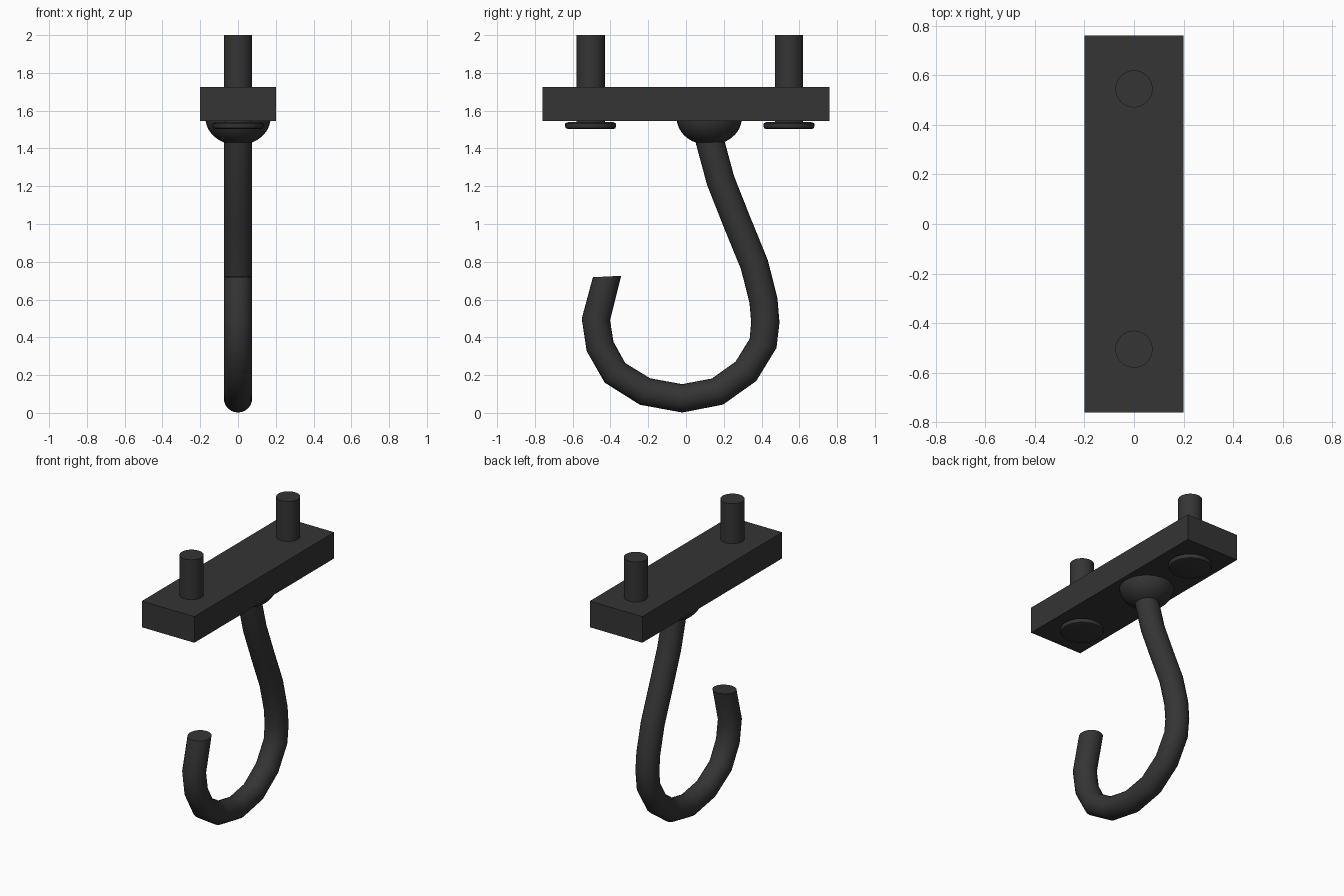
import bpy, bmesh, math
from mathutils import Vector

if "Cube" in bpy.data.objects:
    bpy.data.objects.remove(bpy.data.objects["Cube"])

mat = bpy.data.materials.new("black_iron")
mat.diffuse_color = (0.035, 0.035, 0.035, 1)
mat.use_nodes = True
mat.node_tree.nodes["Principled BSDF"].inputs["Base Color"].default_value = mat.diffuse_color


def finish(name, bm, smooth=True):
    bmesh.ops.recalc_face_normals(bm, faces=bm.faces)
    me = bpy.data.meshes.new(name)
    bm.to_mesh(me)
    bm.free()
    ob = bpy.data.objects.new(name, me)
    bpy.context.collection.objects.link(ob)
    me.materials.append(mat)
    if smooth:
        bpy.ops.object.select_all(action='DESELECT')
        ob.select_set(True)
        bpy.context.view_layer.objects.active = ob
        bpy.ops.object.shade_smooth_by_angle(angle=math.radians(35))
    return ob


def skin(name, rings):
    """Bridge consecutive rings of points into a capped tube."""
    bm = bmesh.new()
    loops = [[bm.verts.new(p) for p in r] for r in rings]
    n = len(loops[0])
    for a, b in zip(loops, loops[1:]):
        for i in range(n):
            j = (i + 1) % n
            bm.faces.new((a[i], a[j], b[j], b[i]))
    bm.faces.new(loops[0])
    bm.faces.new(loops[-1])
    return finish(name, bm)


def lathe(name, y, profile, n=32):
    """Turn an (r, z) profile about a vertical axis at (0, y)."""
    ang = [2 * math.pi * i / n for i in range(n)]
    return skin(name, [[(r * math.cos(a), y + r * math.sin(a), z) for a in ang]
                       for r, z in profile])


# Mounting plate
bm = bmesh.new()
bmesh.ops.create_cube(bm, size=1)
bmesh.ops.scale(bm, vec=(0.4, 1.52, 0.18), verts=bm.verts)
bmesh.ops.translate(bm, vec=(0, 0, 1.635), verts=bm.verts)
finish("mounting_plate", bm, smooth=False)

# Bolts: shank through the plate and a thin head just beneath it
for side, y in (("front", -0.505), ("back", 0.545)):
    lathe(side + "_bolt_shank", y, [(0.075, 1.52), (0.075, 2.0)])
    lathe(side + "_bolt_head", y, [(0.12, 1.503), (0.131, 1.507), (0.135, 1.518),
                                   (0.135, 1.532), (0.12, 1.539)])

# Domed boss where the hook meets the plate
dome = [(0.172, 1.55)]
for i in range(9):
    a = math.radians(9 + i * 7)
    dome.append((0.172 * math.cos(a), 1.56 - 0.142 * math.sin(a)))
dome.append((0.055, 1.435))
lathe("boss", 0.123, dome)

# Hook: round bar along a path of (y, z) points
path = [(0.115, 1.5), (0.127, 1.437), (0.183, 1.23), (0.27, 1.01), (0.362, 0.785),
        (0.41, 0.595), (0.42, 0.479), (0.408, 0.368), (0.317, 0.22), (0.167, 0.113),
        (-0.02, 0.077), (-0.217, 0.113), (-0.376, 0.212), (-0.455, 0.352),
        (-0.477, 0.495), (-0.418, 0.722)]
pts = [Vector((0, y, z)) for y, z in path]
rings = []
for i, p in enumerate(pts):
    if i == 0:
        t = pts[1] - p
    elif i == len(pts) - 1:
        t = Vector((0, -0.05, 1))  # nearly level tip
    else:
        t = (p - pts[i - 1]).normalized() + (pts[i + 1] - p).normalized()
    side = t.normalized().cross(Vector((1, 0, 0)))
    rings.append([p + 0.075 * (Vector((math.cos(a), 0, 0)) + side * math.sin(a))
                  for a in (2 * math.pi * k / 24 for k in range(24))])
skin("hook", rings)
